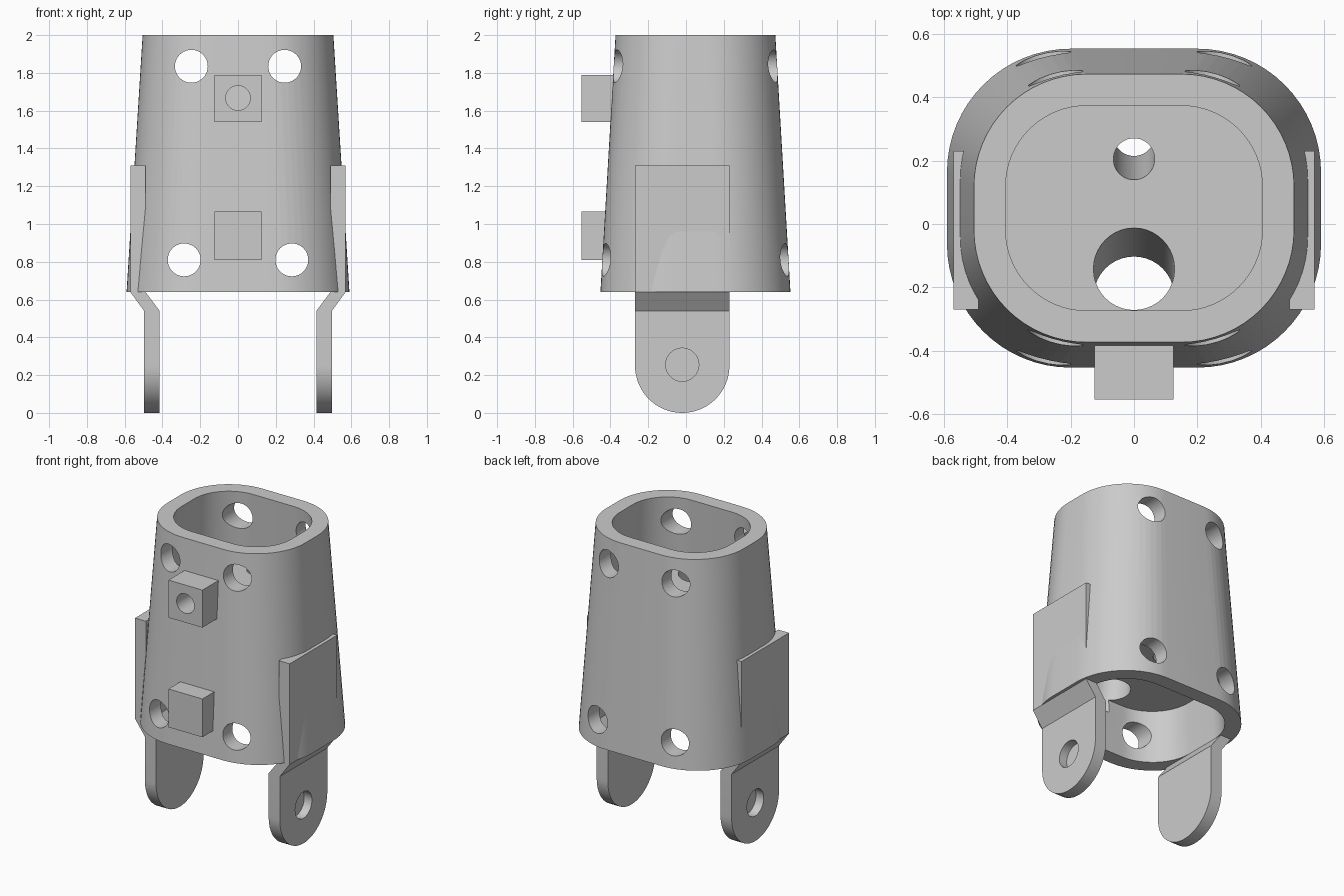
import bpy, bmesh, math
from mathutils import Matrix, Vector

if "Cube" in bpy.data.objects:
    bpy.data.objects.remove(bpy.data.objects["Cube"], do_unlink=True)

BOTTOM, TOP, WALL = 0.64, 2.0, 0.1
CENTRE_Y = 0.05
LEG_Y = -0.02

grey = bpy.data.materials.new("plain grey")
grey.use_nodes = True
grey.diffuse_color = (0.6, 0.6, 0.6, 1)
grey.node_tree.nodes["Principled BSDF"].inputs["Base Color"].default_value = (0.6, 0.6, 0.6, 1)


def finish(bm, name):
    bmesh.ops.recalc_face_normals(bm, faces=bm.faces)
    mesh = bpy.data.meshes.new(name)
    bm.to_mesh(mesh)
    bm.free()
    mesh.materials.append(grey)
    obj = bpy.data.objects.new(name, mesh)
    bpy.context.collection.objects.link(obj)
    return obj


def loft(name, rings):
    """Closed skin through rings that have equal point counts."""
    bm = bmesh.new()
    loops = [[bm.verts.new(p) for p in ring] for ring in rings]
    n = len(loops[0])
    for a, b in zip(loops, loops[1:]):
        for i in range(n):
            j = (i + 1) % n
            bm.faces.new((a[i], a[j], b[j], b[i]))
    bm.faces.new(loops[0][::-1])
    bm.faces.new(loops[-1])
    return finish(bm, name)


def ring(z, inset=0.0, steps=16):
    """Rounded rectangle section of the tapered sleeve at height z."""
    t = (z - BOTTOM) / (TOP - BOTTOM)
    hx = 0.59 - 0.085 * t - inset
    hy = 0.503 - 0.08 * t - inset
    r = 0.39 - 0.035 * t - inset
    points = []
    for q, (sx, sy) in enumerate([(1, 1), (-1, 1), (-1, -1), (1, -1)]):
        for k in range(steps + 1):
            a = math.pi / 2 * (q + k / steps)
            points.append((sx * (hx - r) + r * math.cos(a),
                           CENTRE_Y + sy * (hy - r) + r * math.sin(a), z))
    return points


def cylinder(name, start, end, radius):
    start, end = Vector(start), Vector(end)
    axis = end - start
    bm = bmesh.new()
    matrix = Matrix.Translation((start + end) / 2) @ axis.to_track_quat('Z', 'Y').to_matrix().to_4x4()
    bmesh.ops.create_cone(bm, cap_ends=True, segments=40, radius1=radius, radius2=radius,
                          depth=axis.length, matrix=matrix)
    return finish(bm, name)


def box(name, low, high):
    low, high = Vector(low), Vector(high)
    bm = bmesh.new()
    bmesh.ops.create_cube(bm, size=1, matrix=Matrix.Translation((low + high) / 2)
                          @ Matrix.Diagonal((high - low).to_4d()))
    return finish(bm, name)


def activate(obj):
    bpy.ops.object.select_all(action='DESELECT')
    obj.select_set(True)
    bpy.context.view_layer.objects.active = obj


def cut(obj, cutters, operation='DIFFERENCE'):
    activate(obj)
    for cutter in cutters:
        cutter.hide_render = True
        mod = obj.modifiers.new("cut", 'BOOLEAN')
        mod.operation = operation
        mod.solver = 'EXACT'
        mod.object = cutter
        bpy.ops.object.modifier_apply(modifier=mod.name)
        bpy.data.objects.remove(cutter, do_unlink=True)


def smooth(obj):
    activate(obj)
    bpy.ops.object.shade_smooth_by_angle(angle=math.radians(30))


# Tapered sleeve with a socket at each end and a thick core between them
sleeve = loft("sleeve", [ring(BOTTOM), ring(TOP)])
cutters = [loft("lower_socket", [ring(BOTTOM - 0.1, WALL), ring(0.98, WALL)]),
           loft("upper_socket", [ring(1.6, WALL), ring(TOP + 0.1, WALL)])]

# Screw holes, front to back
for side in (-1, 1):
    for x, z in ((0.285, 0.81), (0.247, 1.835)):
        cutters.append(cylinder("screw_hole", (side * x, -1, z), (side * x, 1, z), 0.087))

# Slanted channels through the core
for y, shift, radius in ((-0.142, -0.09, 0.128), (0.205, 0.075, 0.065)):
    slope = Vector((0, shift, -0.62))
    top = Vector((0, y, 1.6))
    cutters.append(cylinder("channel", top - slope * 0.1, top + slope * 1.15, radius))
cut(sleeve, cutters)
smooth(sleeve)

# Front blocks, the upper one with a blind hole
lower_block = box("lower_front_block", (-0.125, -0.553, 0.81), (0.125, -0.38, 1.065))
upper_block = box("upper_front_block", (-0.125, -0.553, 1.54), (0.125, -0.34, 1.79))
cut(upper_block, [cylinder("block_hole", (0, -0.7, 1.667), (0, -0.385, 1.667), 0.065)])
smooth(upper_block)

# Side brackets: cranked strip, rounded foot and blind pivot hole
profile = [(0.57, 1.31), (0.57, 0.64), (0.497, 0.54), (0.497, 0),
           (0.415, 0), (0.415, 0.54), (0.49, 0.64), (0.49, 1.31)]
HALF = 0.25
outline = [(LEG_Y + HALF, 1.5), (LEG_Y - HALF, 1.5)]
for k in range(33):
    a = math.pi * (1 + k / 32)
    outline.append((LEG_Y + HALF * math.cos(a), HALF + HALF * math.sin(a)))
for side, label in ((1, "left"), (-1, "right")):
    bracket = loft(label + "_bracket",
                   [[(side * x, y, z) for x, z in profile] for y in (LEG_Y - HALF - 0.001, LEG_Y + HALF + 0.001)])
    mask = loft("foot_outline", [[(side * x, y, z) for y, z in outline] for x in (0.3, 0.7)])
    cut(bracket, [mask], 'INTERSECT')
    cut(bracket, [cylinder("pivot_hole", (side * 0.7, LEG_Y, 0.255), (side * 0.44, LEG_Y, 0.255), 0.088)])
    smooth(bracket)
